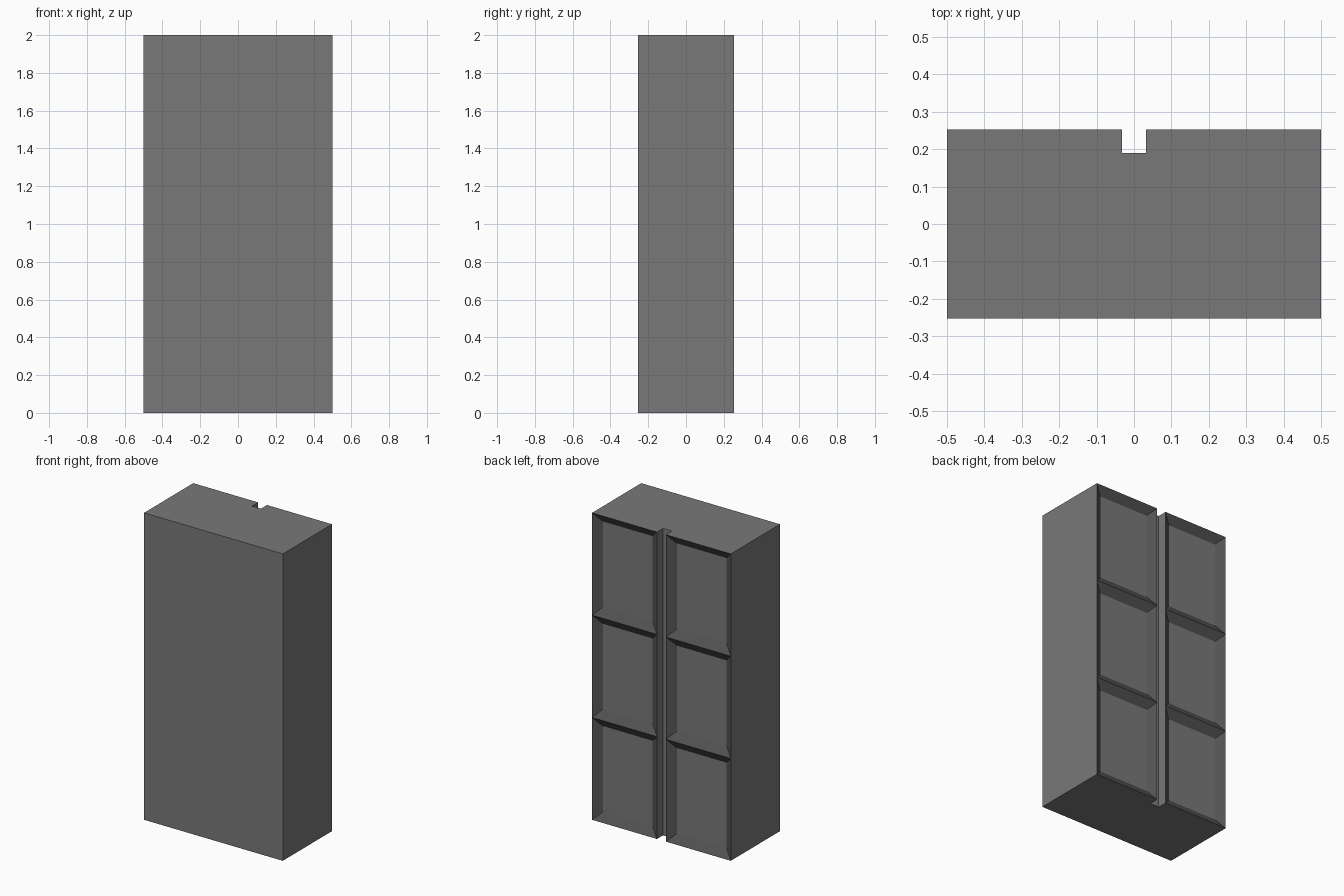
import bpy, bmesh

if "Cube" in bpy.data.objects:
    bpy.data.objects.remove(bpy.data.objects["Cube"])

HALF_W, HALF_D, HEIGHT = 0.5, 0.253, 2.0
GROOVE_W, GROOVE_Y = 0.0325, 0.19
ROWS = 3
INSET, RECESS = 0.055, 0.035


def grey(name, value):
    mat = bpy.data.materials.new(name)
    mat.diffuse_color = (value, value, value, 1)
    mat.use_nodes = True
    mat.node_tree.nodes["Principled BSDF"].inputs["Base Color"].default_value = mat.diffuse_color
    return mat


# Plan outline of the slab, with a square groove down the back
outline = [(-HALF_W, -HALF_D), (HALF_W, -HALF_D), (HALF_W, HALF_D),
           (GROOVE_W, HALF_D), (GROOVE_W, GROOVE_Y), (-GROOVE_W, GROOVE_Y),
           (-GROOVE_W, HALF_D), (-HALF_W, HALF_D)]

bm = bmesh.new()
rings = [[bm.verts.new((x, y, HEIGHT * r / ROWS)) for x, y in outline]
         for r in range(ROWS + 1)]

# Walls in three rows, plus the end caps
n = len(outline)
for low, high in zip(rings, rings[1:]):
    for i in range(n):
        j = (i + 1) % n
        bm.faces.new((low[i], low[j], high[j], high[i]))
bm.faces.new(rings[-1])
bm.faces.new(rings[0][::-1])
bm.normal_update()

# Six sunken panels with darker sloping borders on the back
back = [f for f in bm.faces
        if f.normal.y > 0.9 and f.calc_center_median().y > HALF_D - 0.01]
borders = bmesh.ops.inset_individual(bm, faces=back, thickness=INSET,
                                     depth=-RECESS, use_even_offset=True)["faces"]
for f in borders:
    f.material_index = 1
for f in back:
    f.material_index = 0

mesh = bpy.data.meshes.new("panelled_slab")
bm.to_mesh(mesh)
bm.free()
mesh.materials.append(grey("dark_grey", 0.19))
mesh.materials.append(grey("border_grey", 0.09))
slab = bpy.data.objects.new("panelled_slab", mesh)
bpy.context.collection.objects.link(slab)
